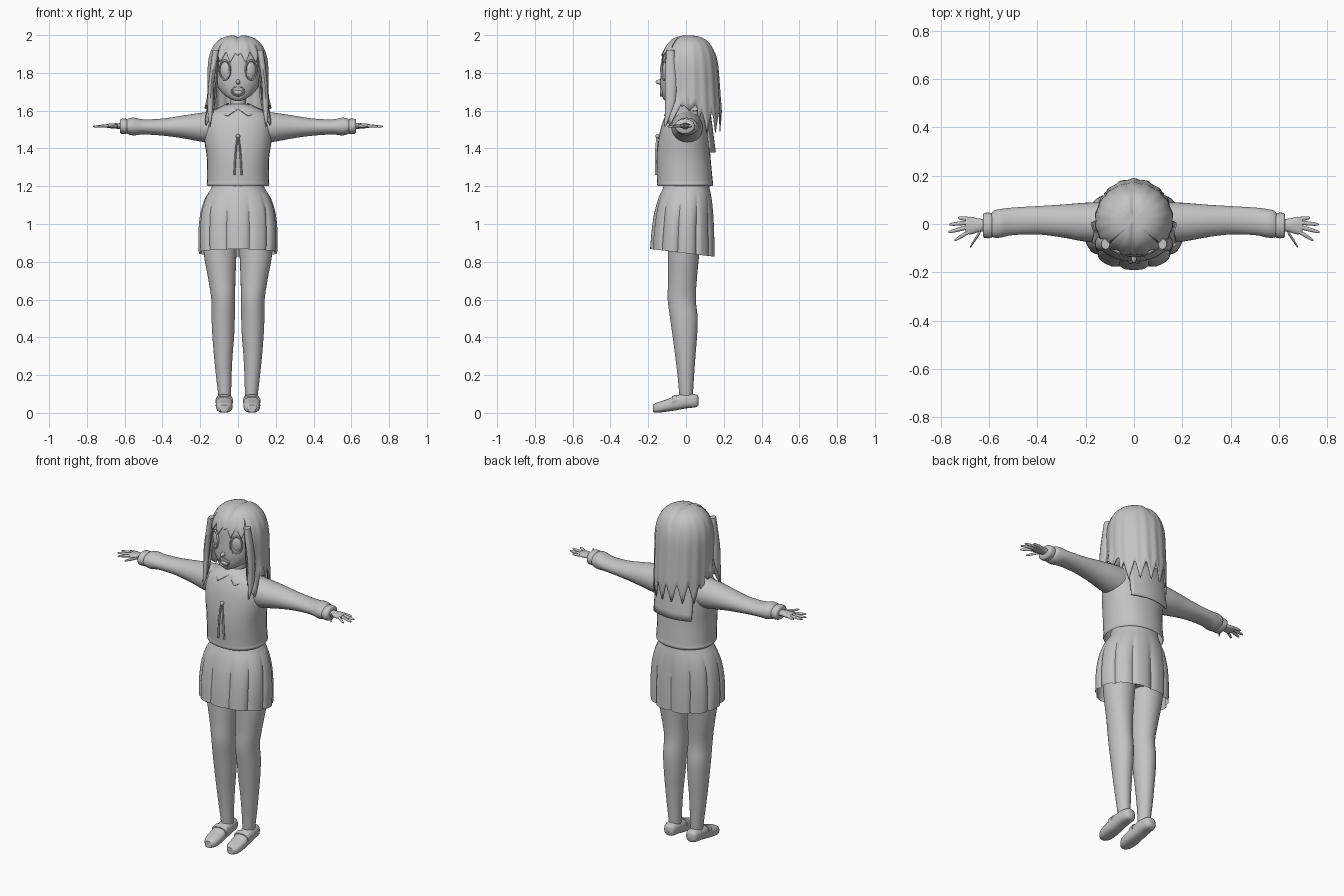
import bpy, bmesh, math
from mathutils import Vector

cube = bpy.data.objects.get("Cube")
if cube:
    bpy.data.objects.remove(cube, do_unlink=True)

TAU = math.tau
GREY = (0.55, 0.55, 0.55, 1)
clay = bpy.data.materials.new("plain_grey")
clay.use_nodes = True
clay.diffuse_color = GREY
clay.node_tree.nodes["Principled BSDF"].inputs["Base Color"].default_value = GREY


def finish(name, bm, mirror=False, thickness=0, angle=50):
    """Turn a bmesh into a smooth shaded object."""
    bmesh.ops.remove_doubles(bm, verts=bm.verts, dist=1e-5)
    bmesh.ops.recalc_face_normals(bm, faces=bm.faces)
    mesh = bpy.data.meshes.new(name)
    bm.to_mesh(mesh)
    bm.free()
    mesh.materials.append(clay)
    obj = bpy.data.objects.new(name, mesh)
    bpy.context.scene.collection.objects.link(obj)
    bpy.ops.object.select_all(action="DESELECT")
    obj.select_set(True)
    bpy.context.view_layer.objects.active = obj
    bpy.ops.object.shade_smooth_by_angle(angle=math.radians(angle))
    if thickness:
        solid = obj.modifiers.new("thickness", "SOLIDIFY")
        solid.thickness = thickness
    if mirror:
        obj.modifiers.new("mirror", "MIRROR")
    return obj


def smooth_rings(rings, steps):
    """Insert spline-interpolated rings between the given ones."""
    out = []
    for i in range(len(rings) - 1):
        quad = [Vector(rings[min(max(k, 0), len(rings) - 1)]) for k in range(i - 1, i + 3)]
        a, b, c, d = quad
        for s in range(steps):
            t = s / steps
            out.append((b * 2 + (c - a) * t + (a * 2 - b * 5 + c * 4 - d) * t**2
                        + (b * 3 - a - c * 3 + d) * t**3) / 2)
    return out + [Vector(rings[-1])]


def loft(name, rings, axis="z", sides=32, power=2, steps=4, caps=True, ripple=None, **kw):
    """Skin rounded rings, each (station, low, high, low, high) across the axis."""
    bm = bmesh.new()
    loops = []
    for s, a0, a1, b0, b1 in smooth_rings(rings, steps):
        loop = []
        for k in range(sides):
            th = TAU * k / sides
            c, n = math.cos(th), math.sin(th)
            f = ripple(th, s) if ripple else 1
            a = (a0 + a1) / 2 + f * (a1 - a0) / 2 * math.copysign(abs(c) ** (2 / power), c)
            b = (b0 + b1) / 2 + f * (b1 - b0) / 2 * math.copysign(abs(n) ** (2 / power), n)
            loop.append(bm.verts.new({"z": (a, b, s), "x": (s, a, b), "y": (a, s, b)}[axis]))
        loops.append(loop)
    for lo, hi in zip(loops, loops[1:]):
        for k in range(sides):
            m = (k + 1) % sides
            bm.faces.new((lo[k], lo[m], hi[m], hi[k]))
    if caps:
        bm.faces.new(loops[0])
        bm.faces.new(loops[-1])
    return finish(name, bm, **kw)


def even(rings):
    """Expand (z, half width, front, back) to full rings centred on x."""
    return [(z, -w, w, f, b) for z, w, f, b in rings]


def sheet(name, point, nu, nv, **kw):
    """Surface from a function of u and v."""
    bm = bmesh.new()
    grid = [[bm.verts.new(point(i / nu, j / nv)) for j in range(nv + 1)] for i in range(nu + 1)]
    for i in range(nu):
        for j in range(nv):
            bm.faces.new((grid[i][j], grid[i + 1][j], grid[i + 1][j + 1], grid[i][j + 1]))
    return finish(name, bm, **kw)


def ball(name, place, size, turn=0, mirror=False):
    bm = bmesh.new()
    bmesh.ops.create_uvsphere(bm, u_segments=20, v_segments=12, radius=1)
    place_verts(bm, place, size, turn)
    return finish(name, bm, mirror=mirror)


def rim(name, place, size, turn=0, mirror=False):
    """Oval ring facing the front."""
    bm = bmesh.new()
    rows = [[bm.verts.new(((1 + .13 * math.cos(q)) * math.cos(p), .13 * math.sin(q),
                           (1 + .13 * math.cos(q)) * math.sin(p)))
             for q in (TAU * j / 6 for j in range(6))] for p in (TAU * i / 28 for i in range(28))]
    for i in range(28):
        for j in range(6):
            r, s, k = rows[i], rows[(i + 1) % 28], (j + 1) % 6
            bm.faces.new((r[j], s[j], s[k], r[k]))
    place_verts(bm, place, size, turn)
    return finish(name, bm, mirror=mirror)


def place_verts(bm, place, size, turn):
    c, s = math.cos(turn), math.sin(turn)
    for v in bm.verts:
        x, y, z = (v.co[i] * size[i] for i in range(3))
        v.co = Vector(place) + Vector((c * x - s * y, s * x + c * y, z))


# Head, neck and face
loft("head", even([(1.652, .015, -.112, -.08), (1.668, .052, -.124, -.03), (1.7, .09, -.132, .03),
                   (1.75, .121, -.137, .09), (1.82, .134, -.132, .12), (1.9, .132, -.122, .13),
                   (1.955, .1, -.09, .1), (1.975, .05, -.04, .05)]))
loft("neck", even([(1.56, .05, -.05, .05), (1.63, .042, -.045, .045), (1.71, .042, -.045, .045)]))
ball("eye", (.068, -.105, 1.815), (.03, .017, .046), .5, True)
rim("eyelid", (.069, -.115, 1.815), (.033, .05, .05), .5, True)
ball("nose", (0, -.139, 1.752), (.011, .022, .013))
rim("lips", (0, -.131, 1.703), (.032, .05, .025))
ball("tongue", (0, -.126, 1.697), (.024, .012, .014))


# Hair cap with fringe, side locks and a jagged back
def hair_hem(a):
    saw = abs(2 * ((a / 22) % 1) - 1)
    if a < 75:
        return 1.48 + .12 * saw
    if a < 104:
        return 1.63 - .03 * saw
    if a < 133:
        return 1.52 + .1 * abs(a - 122) / 15
    return 1.855 + .06 * saw


def hair_point(u, v):
    th = TAU * (u - .5)
    z = 2 - (2 - hair_hem(abs(math.degrees(th)))) * v * v
    dome = max(0, (z - 1.8) / .2)
    r = max(0, 1 - dome ** 2.6) ** (1 / 2.6)
    r *= 1 + .015 * v * math.cos(18 * th)
    low = max(0, 1.68 - z)
    back = math.cos(th)
    if back < 0:
        r *= 1 + 1.6 * low
    x = .161 * r * math.sin(th)
    y = .014 + r * back * (.152 + .06 * max(0, min(1, (1.9 - z) / .3)) * (back > 0) * .35)
    groove = .01 * math.exp(-(x / .014) ** 2) * (dome > .5)
    return x, y, z - groove


sheet("hair", hair_point, 144, 18, thickness=.005)
loft("side_lock", [(1.92, .1, .135, -.105, -.06), (1.75, .126, .156, -.112, -.05),
                   (1.62, .13, .162, -.11, -.06), (1.515, .147, .152, -.116, -.11)],
     sides=12, mirror=True)

# Top, with a rolled hem
loft("top", even([(1.2, .16, -.15, .14), (1.212, .166, -.154, .144), (1.235, .163, -.154, .141),
                  (1.35, .165, -.156, .13), (1.44, .178, -.147, .125), (1.52, .182, -.13, .12),
                  (1.58, .16, -.105, .105), (1.615, .1, -.08, .085), (1.635, .05, -.05, .055)]),
     power=2.2, caps=False)
sheet("back_collar", lambda u, v: (.25 * (u - .5), .158 - .03 * v - .12 * (u - .5) ** 2, 1.38 + .23 * v),
      12, 6, thickness=.006)
corners = [Vector(p) for p in ((.05, .05, 1.642), (0, -.088, 1.612), (.125, .1, 1.607), (.055, -.118, 1.575))]


def flap(u, v):
    p = corners[0].lerp(corners[1], u).lerp(corners[2].lerp(corners[3], u), v)
    return p + Vector((.035, -.012, .004)) * math.sin(math.pi * u)


sheet("front_collar", flap, 8, 4, thickness=.006, mirror=True)
ball("ribbon_knot", (0, -.15, 1.465), (.012, .012, .012))
loft("ribbon_tail", [(1.46, 0, .007, -.157, -.146), (1.38, .007, .017, -.164, -.152),
                     (1.26, .014, .024, -.164, -.152)], sides=8, mirror=True)

# Sleeves and cuffs
loft("sleeve", [(.1, -.08, .09, 1.42, 1.6), (.2, -.073, .088, 1.437, 1.588),
                (.3, -.055, .08, 1.455, 1.573), (.4, -.043, .074, 1.468, 1.558),
                (.5, -.046, .068, 1.474, 1.554), (.55, -.056, .062, 1.469, 1.563),
                (.58, -.056, .055, 1.475, 1.558), (.595, -.045, .035, 1.49, 1.545)],
     axis="x", mirror=True)
loft("cuff", [(.585, -.05, .04, 1.484, 1.55), (.592, -.058, .046, 1.477, 1.557),
              (.617, -.058, .046, 1.477, 1.557), (.625, -.05, .038, 1.485, 1.55)],
     axis="x", sides=24, mirror=True)

# Hands
loft("palm", [(.6, -.03, .022, 1.502, 1.535), (.64, -.033, .022, 1.504, 1.534),
              (.675, -.043, .03, 1.507, 1.532), (.697, -.038, .026, 1.51, 1.529)],
     axis="x", sides=20, mirror=True)
fingers = {"little_finger": (.68, .02, .728, .026), "ring_finger": (.685, .006, .765, -.002),
           "middle_finger": (.685, -.012, .768, -.034), "index_finger": (.68, -.03, .742, -.068),
           "thumb": (.635, -.03, .678, -.096)}
for name, (x0, y0, x1, y1) in fingers.items():
    rings = []
    for t, r in ((0, .009), (.5, .0085), (.9, .006), (1, .002)):
        x, y, z = x0 + (x1 - x0) * t, y0 + (y1 - y0) * t, 1.52 - .004 * t
        rings.append((x, y - r, y + r, z - r * .9, z + r * .9))
    loft(name, rings, axis="x", sides=10, steps=2, mirror=True)

# Pleated skirt, its hem lifted at the front
def pleats(th, z):
    depth = .07 * min(1, max(0, (1.19 - z) / .2))
    return 1 - depth * (1 - abs(math.sin(5.5 * (th - TAU / 4)))) ** 2


skirt = loft("skirt", even([(1.23, .13, -.112, .118), (1.19, .142, -.122, .125), (1.13, .177, -.147, .138),
                            (1.05, .201, -.168, .147), (.95, .21, -.182, .152), (.845, .208, -.19, .154)]),
             sides=132, power=2.15, caps=False, ripple=pleats, angle=25)
for v in skirt.data.vertices:
    v.co.z -= .12 * v.co.y * max(0, (1.19 - v.co.z) / .345)

# Legs and shoes
loft("hips", even([(.9, .17, -.1, .1), (1, .175, -.12, .12), (1.12, .15, -.11, .115), (1.22, .125, -.1, .11)]))
loft("leg", [(.05, .042, .1, -.033, .036), (.1, .037, .105, -.036, .037), (.2, .034, .117, -.045, .043),
             (.3, .029, .127, -.057, .05), (.4, .021, .135, -.07, .058), (.5, .017, .14, -.084, .062),
             (.6, .015, .141, -.097, .052), (.7, .014, .156, -.095, .057), (.85, .008, .182, -.096, .072),
             (1, .004, .185, -.1, .1)], mirror=True)
loft("shoe", [(.067, .055, .09, .042, .085), (.052, .038, .106, .03, .098), (0, .032, .113, .024, .102),
              (-.05, .03, .115, .014, .093), (-.1, .028, .118, .007, .072), (-.15, .034, .112, .001, .056),
              (-.176, .052, .094, .004, .042)], axis="y", sides=28, power=2.6, mirror=True)
loft("shoe_strap", [(-.05, .028, .117, .04, .097), (-.075, .026, .119, .035, .088)],
     axis="y", sides=28, power=2.6, steps=1, mirror=True)
